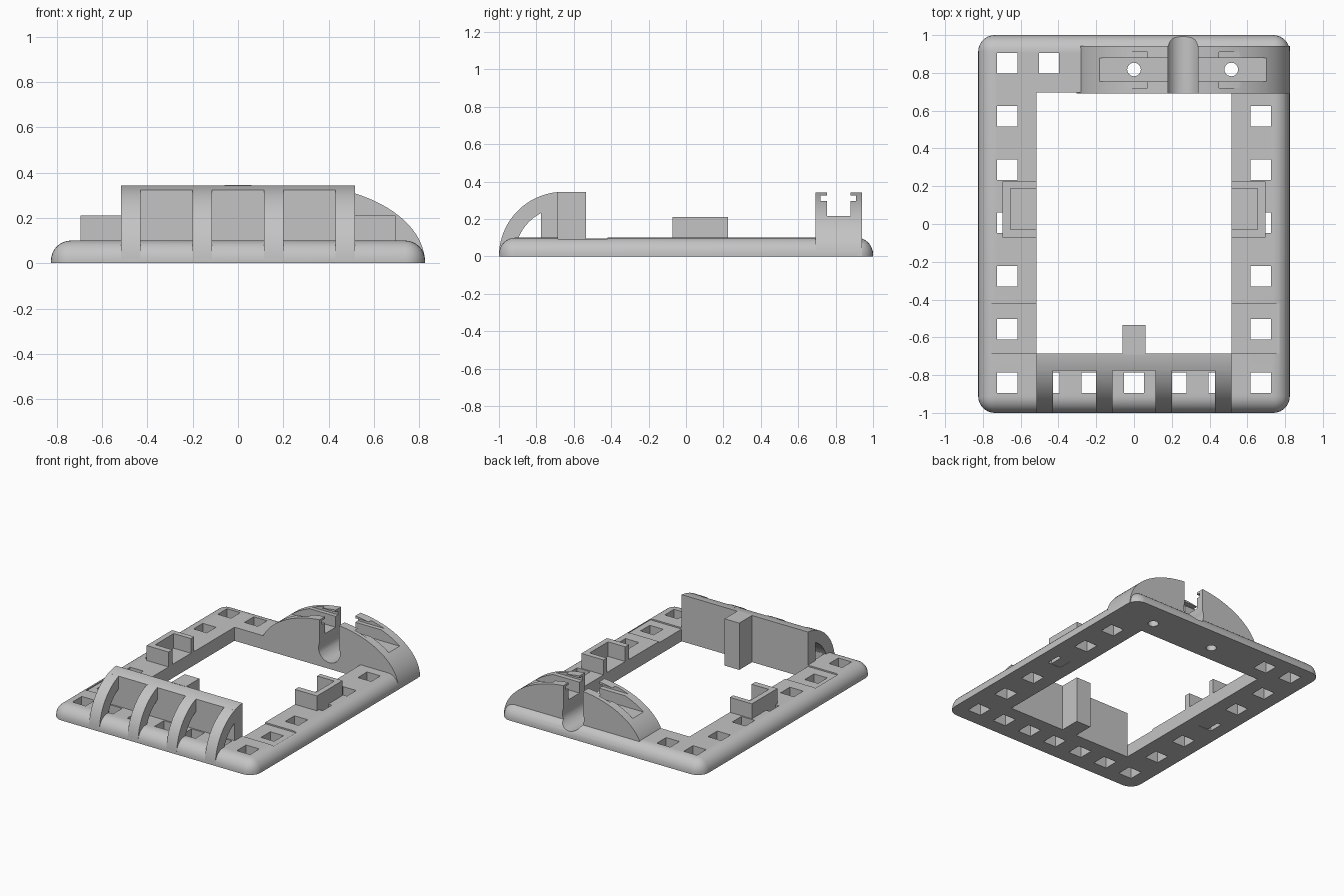
import bpy, bmesh
from math import cos, sin, pi, radians, asin, acos
from mathutils import Matrix, Vector

if "Cube" in bpy.data.objects:
    bpy.data.objects.remove(bpy.data.objects["Cube"], do_unlink=True)

grey = bpy.data.materials.new("light grey plastic")
grey.use_nodes = True
colour = (0.55, 0.55, 0.55, 1)
grey.diffuse_color = colour
grey.node_tree.nodes["Principled BSDF"].inputs["Base Color"].default_value = colour


def finish(name, bm):
    bmesh.ops.recalc_face_normals(bm, faces=bm.faces)
    mesh = bpy.data.meshes.new(name)
    bm.to_mesh(mesh)
    bm.free()
    mesh.materials.append(grey)
    obj = bpy.data.objects.new(name, mesh)
    bpy.context.collection.objects.link(obj)
    return obj


def box_mesh(lo, hi):
    bm = bmesh.new()
    lo, hi = Vector(lo), Vector(hi)
    m = Matrix.Translation((lo + hi) / 2) @ Matrix.Diagonal((*(hi - lo), 1))
    bmesh.ops.create_cube(bm, size=1, matrix=m)
    return bm


def box(name, lo, hi):
    return finish(name, box_mesh(lo, hi))


def prism(name, points, axis, start, end):
    """Extrude a 2D profile along x or y; the profile's second value is z."""
    bm = bmesh.new()
    place = (lambda u, z: (start, u, z)) if axis == "x" else (lambda u, z: (u, start, z))
    face = bm.faces.new([bm.verts.new(place(u, z)) for u, z in points])
    new = bmesh.ops.extrude_face_region(bm, geom=[face])["geom"]
    d = end - start
    bmesh.ops.translate(bm, verts=[v for v in new if isinstance(v, bmesh.types.BMVert)],
                        vec=(d, 0, 0) if axis == "x" else (0, d, 0))
    return finish(name, bm)


def arc(cu, cz, ru, rz, a, b, n):
    return [(cu + ru * cos(a + (b - a) * i / n), cz + rz * sin(a + (b - a) * i / n))
            for i in range(n + 1)]


def select(obj):
    bpy.ops.object.select_all(action="DESELECT")
    obj.select_set(True)
    bpy.context.view_layer.objects.active = obj


def cut(obj, cutter, keep=False):
    mod = obj.modifiers.new("cut", "BOOLEAN")
    mod.operation, mod.solver, mod.object = "DIFFERENCE", "EXACT", cutter
    select(obj)
    bpy.ops.object.modifier_apply(modifier=mod.name)
    if not keep:
        bpy.data.objects.remove(cutter, do_unlink=True)


# Rounded base plate
bm = box_mesh((-0.825, -1, 0), (0.825, 1, 0.1))
edges = [e for e in bm.edges if any(v.co.z > 0.05 for v in e.verts)]
bmesh.ops.bevel(bm, geom=edges, offset=0.088, segments=8, profile=0.5, affect="EDGES")
frame = finish("base_frame", bm)
cut(frame, box("opening_cutter", (-0.515, -0.685, -1), (0.515, 0.695, 1)))
cut(frame, box("recess_cutter", (-0.76, -0.685, 0.09), (0.77, -0.42, 0.2)))

# Square holes along the sides, the front and part of the back
spots = [(s * 0.67, -0.84 + 0.282 * i) for s in (-1, 1) for i in range(7)
         if not (s > 0 and i == 6)]
spots += [(0.224 * i, -0.84) for i in range(-2, 3)] + [(-0.45, 0.85)]
for x, y in spots:
    cut(frame, box("hole_cutter", (x - 0.054, y - 0.054, -1), (x + 0.054, y + 0.054, 1)))

# Back arched holder
cx = 0.26
arch = prism("arched_holder", arc(cx, 0.001, 0.565, 0.344, 0, pi, 48), "y", 0.692, 0.942)
cut(arch, box("channel_cutter", (-1, 0.755, 0.215), (1, 0.88, 1)))
cut(arch, box("slot_cutter", (-1, 0.72, 0.295), (1, 0.91, 0.325)))

# Round seat with a narrower entry, cut through holder and frame rim
r, neck, seat_z = 0.088, 0.08, 0.135
a = acos(neck / r)
groove = prism("seat_cutter", [(cx - neck, 1)] + arc(cx, seat_z, r, r, pi - a, 2 * pi + a, 24)
               + [(cx + neck, 1)], "y", 0.6, 1.2)
cut(arch, groove, keep=True)
cut(frame, groove)

# Two screw holes through holder and frame
for x in (0.0, 0.515):
    bm = bmesh.new()
    bmesh.ops.create_cone(bm, cap_ends=True, segments=24, radius1=0.036, radius2=0.036,
                          depth=2, matrix=Matrix.Translation((x, 0.818, 0)))
    screw = finish("screw_cutter", bm)
    cut(arch, screw, keep=True)
    cut(frame, screw)

# Front wall with curved top
cy, outer, inner = -0.655, 0.345, 0.26
top = arc(cy, 0, outer, outer, acos(-0.12 / outer), acos(-0.03 / outer), 5)
wall = prism("front_wall", [(-0.775, 0.05)] + top + [(-0.685, 0.05)], "x", -0.515, 0.515)

# Four curved ribs in front of the wall
ribs = []
rib_profile = (arc(cy, 0.001, outer, outer - 0.001, pi, acos(-0.03 / outer), 20)
               + arc(cy, 0.001, inner, inner, acos(-0.03 / inner), pi, 20))
for i, x in enumerate((-0.515, -0.2, 0.115, 0.43)):
    ribs.append(prism(f"curved_rib_{i + 1}", rib_profile, "x", x, x + 0.085))

# Tab behind the wall
tab = box("wall_tab", (-0.06, -0.69, 0), (0.06, -0.535, 0.345))

# Side brackets, open toward the middle
brackets = []
for side, s in (("left", 1), ("right", -1)):
    xs = sorted((s * 0.515, s * 0.695))
    clip = box(f"{side}_bracket", (xs[0], -0.072, 0.002), (xs[1], 0.225, 0.21))
    xs = sorted((s * 0.4, s * 0.655))
    cut(clip, box("pocket_cutter", (xs[0], -0.028, 0.102), (xs[1], 0.187, 1)))
    brackets.append(clip)

# Smooth the curves, keep edges sharp
for obj in [frame, arch, wall, tab] + ribs + brackets:
    select(obj)
    bpy.ops.object.shade_smooth_by_angle(angle=radians(30))
